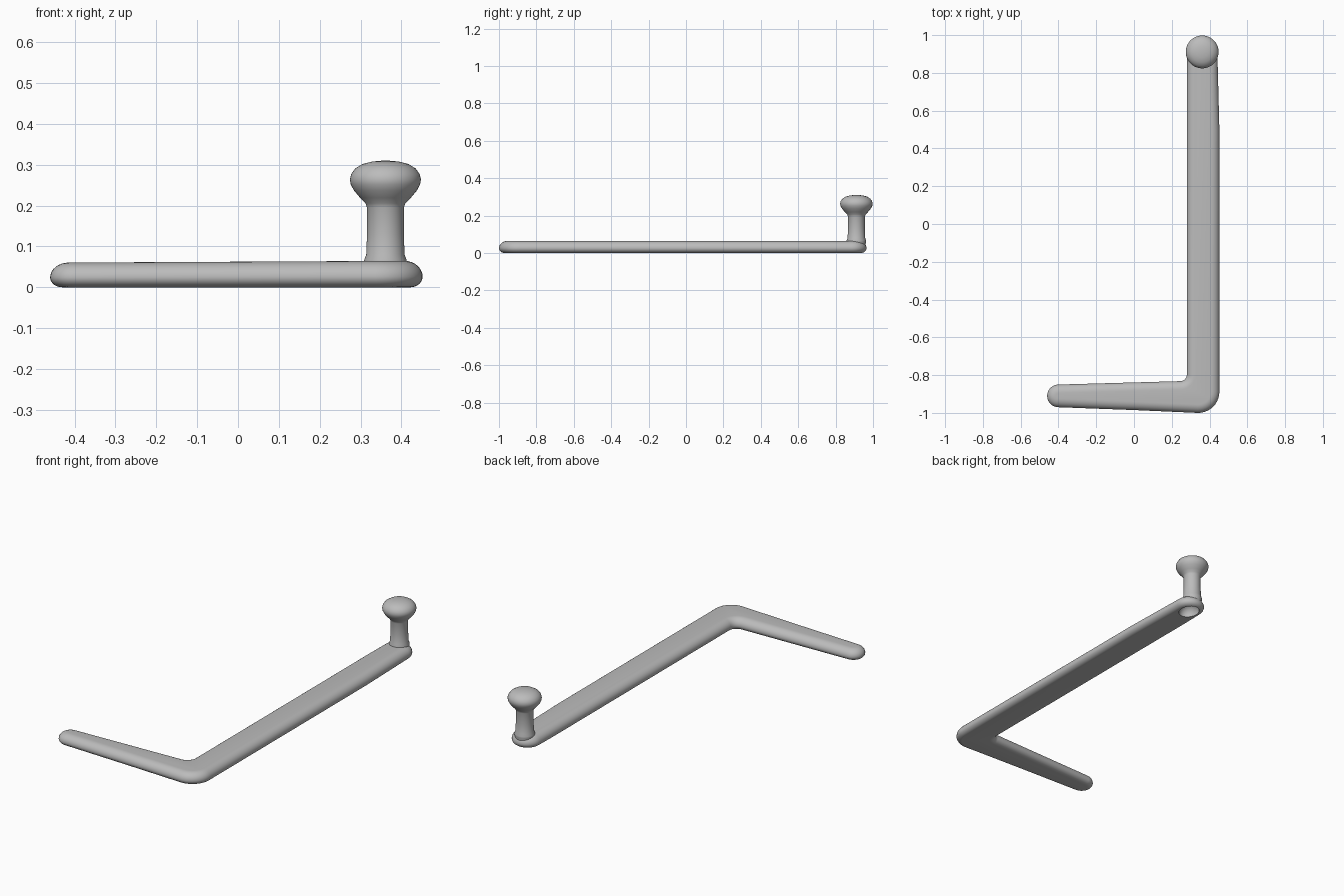
import bpy
import bmesh
from math import sin, cos, pi, radians
from mathutils import Vector

cube = bpy.data.objects.get("Cube")
if cube:
    bpy.data.objects.remove(cube, do_unlink=True)

grey = bpy.data.materials.new("plain grey")
grey.use_nodes = True
colour = (0.5, 0.5, 0.5, 1)
grey.diffuse_color = colour
grey.node_tree.nodes["Principled BSDF"].inputs["Base Color"].default_value = colour


def make_object(name, bm):
    bmesh.ops.recalc_face_normals(bm, faces=bm.faces)
    mesh = bpy.data.meshes.new(name)
    bm.to_mesh(mesh)
    bm.free()
    mesh.materials.append(grey)
    obj = bpy.data.objects.new(name, mesh)
    bpy.context.collection.objects.link(obj)
    return obj


def arc(x, y, r, start, end, steps):
    angles = [radians(start + (end - start) * i / steps) for i in range(steps + 1)]
    return [Vector((x + r * cos(a), y + r * sin(a))) for a in angles]


def loft(bm, rings):
    # Skin closed rings and cap both ends
    loops = [[bm.verts.new(p) for p in ring] for ring in rings]
    n = len(loops[0])
    for low, high in zip(loops, loops[1:]):
        for i in range(n):
            j = (i + 1) % n
            bm.faces.new((low[i], low[j], high[j], high[i]))
    bm.faces.new(loops[0][::-1])
    bm.faces.new(loops[-1])


# Plan outline of the bent arm, counter-clockwise
outline = (arc(-0.40, -0.91, 0.06, 90, 268, 14)
           + [Vector((0.0, -0.985))]
           + arc(0.34, -0.888, 0.112, 268, 360, 10)
           + [Vector((0.452, 0.50))]
           + arc(0.362, 0.885, 0.08, 0, 180, 16)
           + [Vector((0.28, 0.75))]
           + arc(0.245, -0.797, 0.035, 0, -90, 6))
normals = []
for i, p in enumerate(outline):
    along = (p - outline[i - 1]).normalized()
    along += (outline[(i + 1) % len(outline)] - p).normalized()
    normals.append(Vector((along.y, -along.x)).normalized())

# Flattened, round-edged section with a wider roll on the upper side
rings = []
for k in range(17):
    a = -pi / 2 + pi * k / 16
    width, height = (0.03, 0.026) if a < 0 else (0.045, 0.039)
    inset = width * (1 - cos(a))
    z = 0.026 + height * sin(a)
    ring = []
    for p, n in zip(outline, normals):
        q = p - n * inset
        ring.append((q.x, q.y, z * (1 - 0.08 * (0.45 - q.x))))
    rings.append(ring)
bm = bmesh.new()
loft(bm, rings)
arm = make_object("bent_arm", bm)

# Post with mushroom-shaped knob, turned about the vertical axis
profile = [(0.046, 0.028), (0.052, 0.06), (0.052, 0.067), (0.047, 0.08),
           (0.045, 0.13), (0.045, 0.195), (0.049, 0.206), (0.062, 0.219),
           (0.077, 0.237), (0.085, 0.252), (0.087, 0.264), (0.084, 0.277),
           (0.074, 0.291), (0.056, 0.302), (0.032, 0.308), (0.01, 0.31)]
centre = (0.361, 0.911)
bm = bmesh.new()
loft(bm, [[(p.x, p.y, z) for p in arc(*centre, r, 0, 352.5, 47)] for r, z in profile])
post = make_object("knob_post", bm)

# Hollow under the post
bm = bmesh.new()
bmesh.ops.create_uvsphere(bm, u_segments=32, v_segments=16, radius=1)
bmesh.ops.scale(bm, vec=(0.05, 0.06, 0.055), verts=bm.verts)
bmesh.ops.translate(bm, vec=(0.361, 0.885, 0.0), verts=bm.verts)
cutter = make_object("hollow_cutter", bm)
cutter.hide_render = True

for obj in (arm, post):
    bpy.ops.object.select_all(action='DESELECT')
    obj.select_set(True)
    bpy.context.view_layer.objects.active = obj
    cut = obj.modifiers.new("hollow", 'BOOLEAN')
    cut.operation = 'DIFFERENCE'
    cut.solver = 'EXACT'
    cut.object = cutter
    bpy.ops.object.modifier_apply(modifier=cut.name)
    bpy.ops.object.shade_smooth_by_angle(angle=radians(35))
bpy.data.objects.remove(cutter, do_unlink=True)
